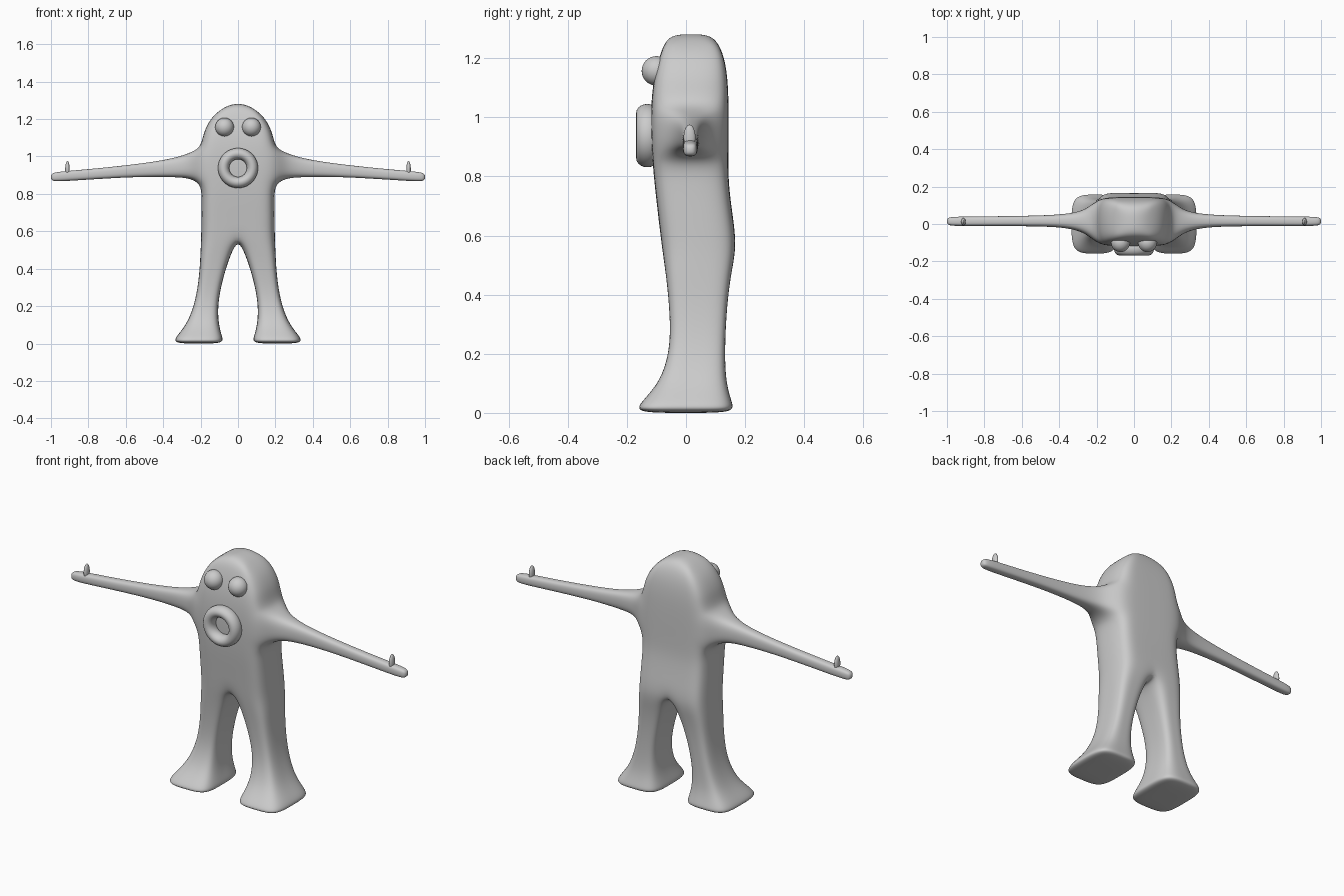
import bpy, bmesh

if "Cube" in bpy.data.objects:
    bpy.data.objects.remove(bpy.data.objects["Cube"])

grey = bpy.data.materials.new("plain grey")
grey.diffuse_color = (0.6, 0.6, 0.6, 1)
grey.use_nodes = True
grey.node_tree.nodes["Principled BSDF"].inputs["Base Color"].default_value = grey.diffuse_color

# Unit square outline of eight points, shared by leg, torso and arm rings
SQ = [(-1, -1), (0, -1), (1, -1), (1, 0), (1, 1), (0, 1), (-1, 1), (-1, 0)]


def finish(ob, name):
    ob.name = name
    ob.data.materials.clear()
    ob.data.materials.append(grey)
    for p in ob.data.polygons:
        p.use_smooth = True


def bridge(bm, lo, hi, sides):
    for i in sides:
        j = (i + 1) % 8
        bm.faces.new((lo[i], lo[j], hi[j], hi[i]))


def cap(bm, ring, co, flip=False):
    c = bm.verts.new(co)
    for i in (7, 1, 3, 5):
        q = [ring[i], ring[(i + 1) % 8], ring[(i + 2) % 8], c]
        bm.faces.new(q[::-1] if flip else q)


# Half body levels: z, inner x, outer x, front y, back y
LEVELS = [
    (0.00, 0.080, 0.338, -0.166, 0.162),
    (0.03, 0.082, 0.338, -0.160, 0.158),
    (0.10, 0.105, 0.274, -0.088, 0.134),
    (0.22, 0.109, 0.228, -0.051, 0.131),
    (0.36, 0.078, 0.207, -0.056, 0.138),
    (0.47, 0.042, 0.201, -0.068, 0.152),
    (0.56, 0.0, 0.200, -0.082, 0.172),   # crotch
    (0.66, 0.0, 0.199, -0.093, 0.159),
    (0.77, 0.0, 0.197, -0.106, 0.144),
    (0.85, 0.0, 0.200, -0.113, 0.143),   # arm root, three levels
    (0.95, 0.0, 0.202, -0.119, 0.144),
    (1.05, 0.0, 0.200, -0.118, 0.144),
    (1.13, 0.0, 0.188, -0.109, 0.141),
    (1.21, 0.0, 0.145, -0.089, 0.129),
    (1.283, 0.0, 0.090, -0.062, 0.095),  # crown
]
CROTCH, ROOT, TOP = 6, 9, len(LEVELS) - 1

bm = bmesh.new()
rings = []
for n, (z, a, b, f, k) in enumerate(LEVELS):
    ring = []
    for u, v in SQ:
        x = (a + b) / 2 + u * (b - a) / 2
        y = (f + k) / 2 + v * (k - f) / 2
        if n >= CROTCH and u == 1 and v:      # soften torso corners
            x *= 0.95
            y = (f + k) / 2 + v * (k - f) / 2 * 0.95
        drop = 0.03 * (x / b) ** 2 if n == TOP else 0
        ring.append(bm.verts.new((x, y, z - drop)))
    rings.append(ring)

for n in range(TOP):
    sides = range(8) if n < CROTCH else range(6)
    if n in (ROOT, ROOT + 1):
        sides = (0, 1, 4, 5)                  # leave a hole for the arm
    bridge(bm, rings[n], rings[n + 1], sides)
cap(bm, rings[0], (0.21, 0.0, 0.0), True)
cap(bm, rings[TOP], (0.045, 0.016, 1.276))

# Arm levels: x, bottom z, top z, front y, back y
ARM = [
    (0.255, 0.884, 1.020, -0.050, 0.076),
    (0.36, 0.890, 0.986, -0.018, 0.052),
    (0.55, 0.891, 0.958, -0.012, 0.044),
    (0.80, 0.876, 0.932, -0.011, 0.041),
    (0.965, 0.865, 0.919, -0.012, 0.040),
    (0.997, 0.870, 0.910, -0.005, 0.034),
]
r0, r1, r2 = rings[ROOT:ROOT + 3]
prev = [r0[2], r0[3], r0[4], r1[4], r2[4], r2[3], r2[2], r1[2]]
for x, lo, hi, f, k in ARM:
    ring = []
    for u, v in SQ:
        s = 0.88 if u and v else 1.03
        ring.append(bm.verts.new((x, (f + k) / 2 + u * s * (k - f) / 2,
                                  (lo + hi) / 2 + v * s * (hi - lo) / 2)))
    bridge(bm, prev, ring, range(8))
    prev = ring
cap(bm, prev, (1.005, 0.014, 0.89))
bmesh.ops.delete(bm, geom=[v for v in bm.verts if not v.link_faces], context='VERTS')

me = bpy.data.meshes.new("body")
bm.to_mesh(me)
bm.free()
body = bpy.data.objects.new("body", me)
bpy.context.collection.objects.link(body)
finish(body, "body")
mir = body.modifiers.new("mirror", 'MIRROR')
mir.use_clip = True
sub = body.modifiers.new("smooth", 'SUBSURF')
sub.levels = sub.render_levels = 3


def ball(name, loc, size):
    bpy.ops.mesh.primitive_uv_sphere_add(segments=32, ring_count=16, radius=1, location=loc)
    ob = bpy.context.object
    ob.scale = size
    finish(ob, name)


# Eyes and thumbs
for side, s in (("left", 1), ("right", -1)):
    ball(side + "_eye", (s * 0.072, -0.100, 1.157), (0.05, 0.05, 0.05))
    ball(side + "_thumb", (s * 0.912, 0.012, 0.932), (0.012, 0.020, 0.043))

# Round ring mouth
bpy.ops.mesh.primitive_torus_add(major_radius=0.077, minor_radius=0.030,
                                 major_segments=48, minor_segments=20,
                                 location=(0, -0.131, 0.938), rotation=(1.5707963, 0, 0))
mouth = bpy.context.object
mouth.scale = (1, 1, 1.25)
finish(mouth, "mouth")
